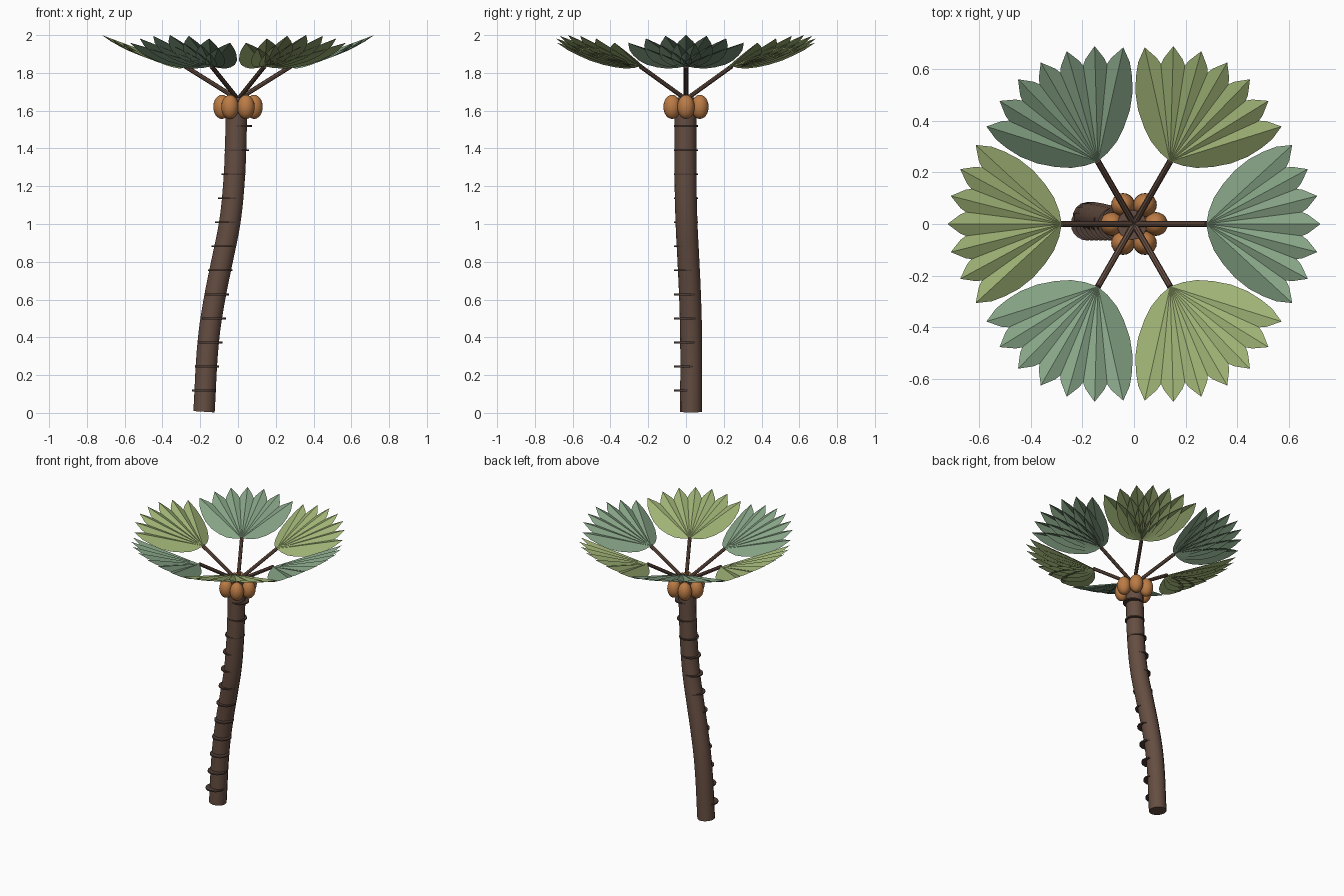
import bpy, bmesh
from math import sin, cos, radians
from mathutils import Vector

if "Cube" in bpy.data.objects:
    bpy.data.objects.remove(bpy.data.objects["Cube"])


def material(name, rgb):
    m = bpy.data.materials.new(name)
    m.diffuse_color = (*rgb, 1)
    m.use_nodes = True
    m.node_tree.nodes["Principled BSDF"].inputs["Base Color"].default_value = m.diffuse_color
    return m


BARK = material("bark", (0.13, 0.075, 0.053))
RING = material("dark_bark", (0.075, 0.045, 0.035))
NUT = material("nut_shell", (0.5, 0.2, 0.06))
GREENS = [material("blue_green", (0.24, 0.37, 0.24)),
          material("yellow_green", (0.35, 0.45, 0.18))]


def finish(obj, name, mat):
    obj.name = name
    obj.data.materials.append(mat)
    return obj


def tube(name, points, radius, mat, sides=4):
    # Round tube through the points, turned into a mesh
    cu = bpy.data.curves.new(name, "CURVE")
    cu.dimensions = "3D"
    cu.bevel_depth, cu.bevel_resolution = radius, sides
    cu.use_fill_caps = True
    sp = cu.splines.new("BEZIER")
    sp.resolution_u = 6
    sp.bezier_points.add(len(points) - 1)
    for bp, p in zip(sp.bezier_points, points):
        bp.co = p
        bp.handle_left_type = bp.handle_right_type = "AUTO"
    obj = bpy.data.objects.new(name, cu)
    bpy.context.collection.objects.link(obj)
    bpy.ops.object.select_all(action="DESELECT")
    obj.select_set(True)
    bpy.context.view_layer.objects.active = obj
    bpy.ops.object.convert(target="MESH")
    bpy.ops.object.shade_smooth_by_angle()
    return finish(bpy.context.object, name, mat)


# Bent trunk
tube("trunk", [(-0.18, 0.027, 0.006), (-0.155, 0.027, 0.4), (-0.125, 0.022, 0.6),
               (-0.085, 0.013, 0.8), (-0.045, 0.003, 1.0), (-0.023, -0.002, 1.2),
               (-0.01, -0.003, 1.5), (-0.008, -0.003, 1.67)], 0.058, BARK, 5)

# Thin bark rings along a straight lean, so they poke out of the bent trunk
for i in range(12):
    z = 0.118 + i * 0.1273
    bpy.ops.mesh.primitive_cylinder_add(vertices=20, radius=0.064, depth=0.009,
                                        location=(-0.197 + 0.137 * z, 0, z))
    finish(bpy.context.object, f"bark_ring_{i + 1}", RING)


def leaf(name, angle, mat):
    # Fan of seven overlapping lance blades, each folded down from its midrib
    profile = [(0, 0), (0.04, 0.03), (0.09, 0.055), (0.15, 0.07), (0.22, 0.078),
               (0.29, 0.073), (0.35, 0.057), (0.4, 0.037), (0.45, 0)]
    bm = bmesh.new()
    for k in range(-3, 4):
        a = radians(14.2 * k)
        out, side = Vector((cos(a), sin(a))), Vector((-sin(a), cos(a)))
        stretch = 1 + 0.0025 * k * k - 0.018
        rows = []
        for r, w in profile:
            row = []
            for s in ((-1, 0, 1) if w else (0,)):
                p = out * r * stretch + side * w * s
                z = 1.835 + 0.375 * p.x - 0.42 * w * abs(s)
                row.append(bm.verts.new((0.28 + p.x, p.y, z)))
            rows.append(row)
        for a_row, b_row in zip(rows, rows[1:]):
            if len(a_row) == 1:
                a_row = a_row * 3
            if len(b_row) == 1:
                b_row = b_row * 3
            for j in range(2):
                quad = [a_row[j], b_row[j], b_row[j + 1], a_row[j + 1]]
                bm.faces.new(list(dict.fromkeys(quad)))
    me = bpy.data.meshes.new(name)
    bm.to_mesh(me)
    bm.free()
    obj = bpy.data.objects.new(name, me)
    bpy.context.collection.objects.link(obj)
    obj.rotation_euler.z = angle
    finish(obj, name, mat)


# Crown: six stalks, fan leaves and nuts around the trunk top
for i in range(6):
    a = radians(60 * i)
    c, s = cos(a), sin(a)
    tube(f"leaf_stalk_{i + 1}", [(0, 0, 1.66), (0.28 * c, 0.28 * s, 1.835)],
         0.012, BARK, 2)
    leaf(f"fan_leaf_{i + 1}", a, GREENS[i % 2])
    bpy.ops.mesh.primitive_uv_sphere_add(segments=20, ring_count=12, radius=1,
                                         location=(0.085 * c, 0.085 * s, 1.62))
    nut = finish(bpy.context.object, f"nut_{i + 1}", NUT)
    nut.scale = (0.046, 0.046, 0.064)
    bpy.ops.object.shade_smooth()
